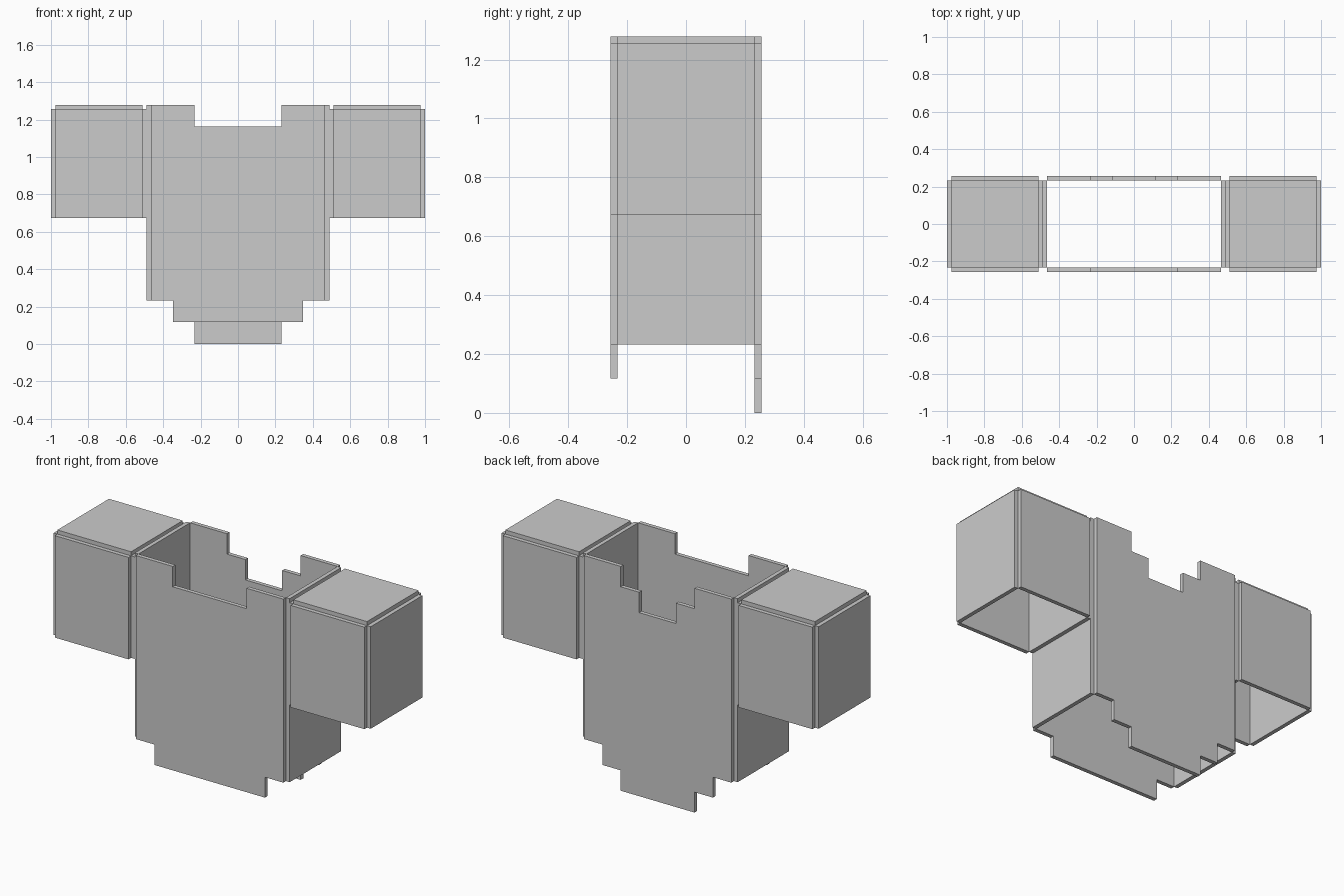
import bpy, bmesh

if "Cube" in bpy.data.objects:
    bpy.data.objects.remove(bpy.data.objects["Cube"])

P = 1 / 8.6        # one grid step of the blocky design
T = P / 5          # plate thickness
TOP = 11 * P


def finish(name, bm):
    bmesh.ops.recalc_face_normals(bm, faces=bm.faces)
    mesh = bpy.data.meshes.new(name)
    bm.to_mesh(mesh)
    bm.free()
    ob = bpy.data.objects.new(name, mesh)
    bpy.context.collection.objects.link(ob)
    return ob


def stepped_plate(name, half, y):
    """Extrude a left-right symmetric stepped outline (grid units) by T along y."""
    pts = half + [(-x, z) for x, z in reversed(half)]
    bm = bmesh.new()
    face = bm.faces.new([bm.verts.new((x * P, y, z * P)) for x, z in pts])
    ext = bmesh.ops.extrude_face_region(bm, geom=[face])
    verts = [v for v in ext["geom"] if isinstance(v, bmesh.types.BMVert)]
    bmesh.ops.translate(bm, vec=(0, T, 0), verts=verts)
    return finish(name, bm)


def box_pair(name, x, y, z):
    """Box given by (min, max) ranges, mirrored across x = 0."""
    bm = bmesh.new()
    bmesh.ops.create_cube(bm, size=1)
    for v in bm.verts:
        v.co = [r[0] if c < 0 else r[1] for r, c in zip((x, y, z), v.co)]
    ob = finish(name, bm)
    ob.modifiers.new("Mirror", 'MIRROR')
    return ob


# Chest and back plates with stepped necklines and hems
stepped_plate("chest_plate",
              [(3, 1), (3, 2), (4, 2), (4, 11), (2, 11), (2, 10)], -2 * P - T)
stepped_plate("back_plate",
              [(2, 0), (2, 1), (3, 1), (3, 2), (4, 2), (4, 11),
               (2, 11), (2, 10), (1, 10), (1, 9)], 2 * P)

# Torso sides
depth = (-2 * P, 2 * P)
side = 4 * P
box_pair("torso_side", (side, side + T), depth, (2 * P, TOP))

# Sleeves: inner, outer, front, back and top plates, open underneath
arm_in, arm_out = side + 2 * T, side + 2 * T + 4 * P
arm_x = (arm_in, arm_out)
arm_z = (TOP - T - 5 * P, TOP - T)
box_pair("sleeve_inner", (arm_in - T, arm_in), depth, arm_z)
box_pair("sleeve_outer", (arm_out, arm_out + T), depth, arm_z)
box_pair("sleeve_front", arm_x, (-2 * P - T, -2 * P), arm_z)
box_pair("sleeve_back", arm_x, (2 * P, 2 * P + T), arm_z)
box_pair("sleeve_top", arm_x, depth, (TOP - T, TOP))
